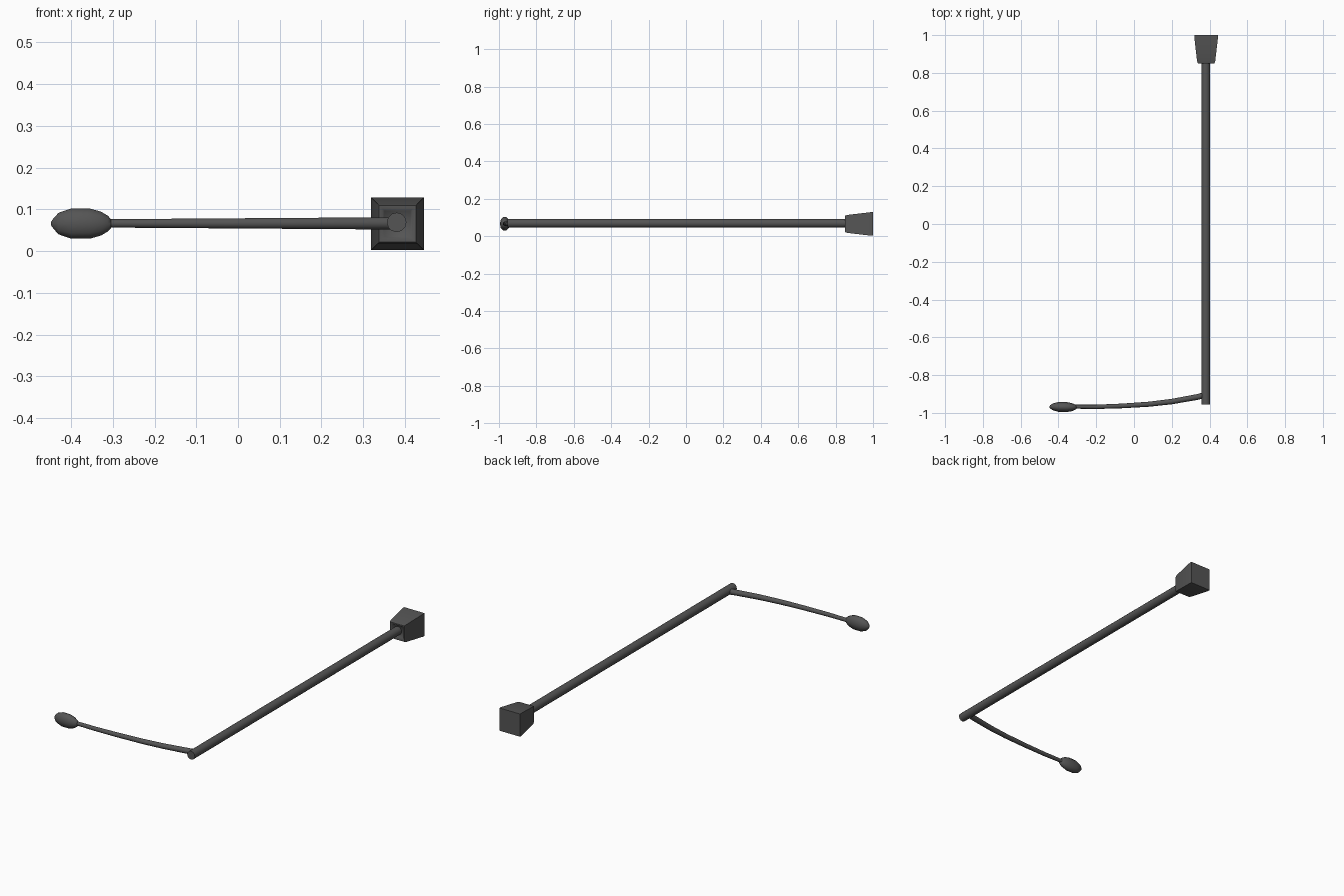
import bpy, bmesh, math
from mathutils import Vector

if "Cube" in bpy.data.objects:
    bpy.data.objects.remove(bpy.data.objects["Cube"])

mat = bpy.data.materials.new("dark_grey_metal")
mat.diffuse_color = (0.09, 0.09, 0.09, 1)
mat.use_nodes = True
mat.node_tree.nodes["Principled BSDF"].inputs["Base Color"].default_value = mat.diffuse_color


def loft(name, rings, angle=40):
    """Skin a list of equal-length point rings and cap both ends."""
    bm = bmesh.new()
    vr = [[bm.verts.new(p) for p in r] for r in rings]
    n = len(vr[0])
    for a, b in zip(vr, vr[1:]):
        for i in range(n):
            bm.faces.new((a[i], a[(i + 1) % n], b[(i + 1) % n], b[i]))
    bm.faces.new(vr[0])
    bm.faces.new(vr[-1])
    bmesh.ops.recalc_face_normals(bm, faces=bm.faces)
    me = bpy.data.meshes.new(name)
    bm.to_mesh(me)
    bm.free()
    ob = bpy.data.objects.new(name, me)
    bpy.context.collection.objects.link(ob)
    me.materials.append(mat)
    bpy.ops.object.select_all(action='DESELECT')
    ob.select_set(True)
    bpy.context.view_layer.objects.active = ob
    bpy.ops.object.shade_smooth_by_angle(angle=math.radians(angle))
    return ob


def ring(c, axis, ru, rz, n, off=0.0):
    """Ellipse around c, square to a horizontal axis: ru sideways, rz vertical."""
    side = Vector((-axis[1], axis[0], 0)).normalized()
    return [Vector(c) + side * ru * math.cos(t) + Vector((0, 0, rz * math.sin(t)))
            for t in (2 * math.pi * i / n + off for i in range(n))]


# tapered square base, with a shallow recessed step around the pole
q = math.sqrt(2)
prof = [(1.0, 0.063), (0.99, 0.063), (0.862, 0.048), (0.85, 0.044),
        (0.85, 0.036), (0.858, 0.031)]
loft("base", [ring((0.382, y, 0.0655), (0, 1), h * q, h * q, 4, math.pi / 4)
              for y, h in prof], 60)

# long pole
loft("pole", [ring((0.38, y, 0.069), (0, 1), 0.0235, 0.0235, 12)
              for y in (0.87, -0.955)])

# curved thin arm
pts = [(0.385, -0.902), (0.34, -0.915), (0.2, -0.94), (0.08, -0.954),
       (-0.06, -0.963), (-0.2, -0.968), (-0.32, -0.967)]
rings = []
for i, (x, y) in enumerate(pts):
    a, b = Vector(pts[max(i - 1, 0)]), Vector(pts[min(i + 1, len(pts) - 1)])
    r = 0.0105 + 0.005 * (x + 0.32) / 0.7
    rings.append(ring((x, y, 0.0665), b - a, r, r, 10))
loft("arm", rings)

# flattened egg-shaped paddle at the arm's end
prof = [(-0.304, 0.008, 0.011), (-0.312, 0.014, 0.020), (-0.328, 0.021, 0.030),
        (-0.355, 0.026, 0.038), (-0.400, 0.026, 0.038), (-0.430, 0.018, 0.027),
        (-0.442, 0.010, 0.013), (-0.448, 0.003, 0.004)]
loft("paddle", [ring((x, -0.970 + 0.08 * (-0.304 - x) * 0.2, 0.066), (1, 0), w, h, 10)
                for x, w, h in prof], 50)
